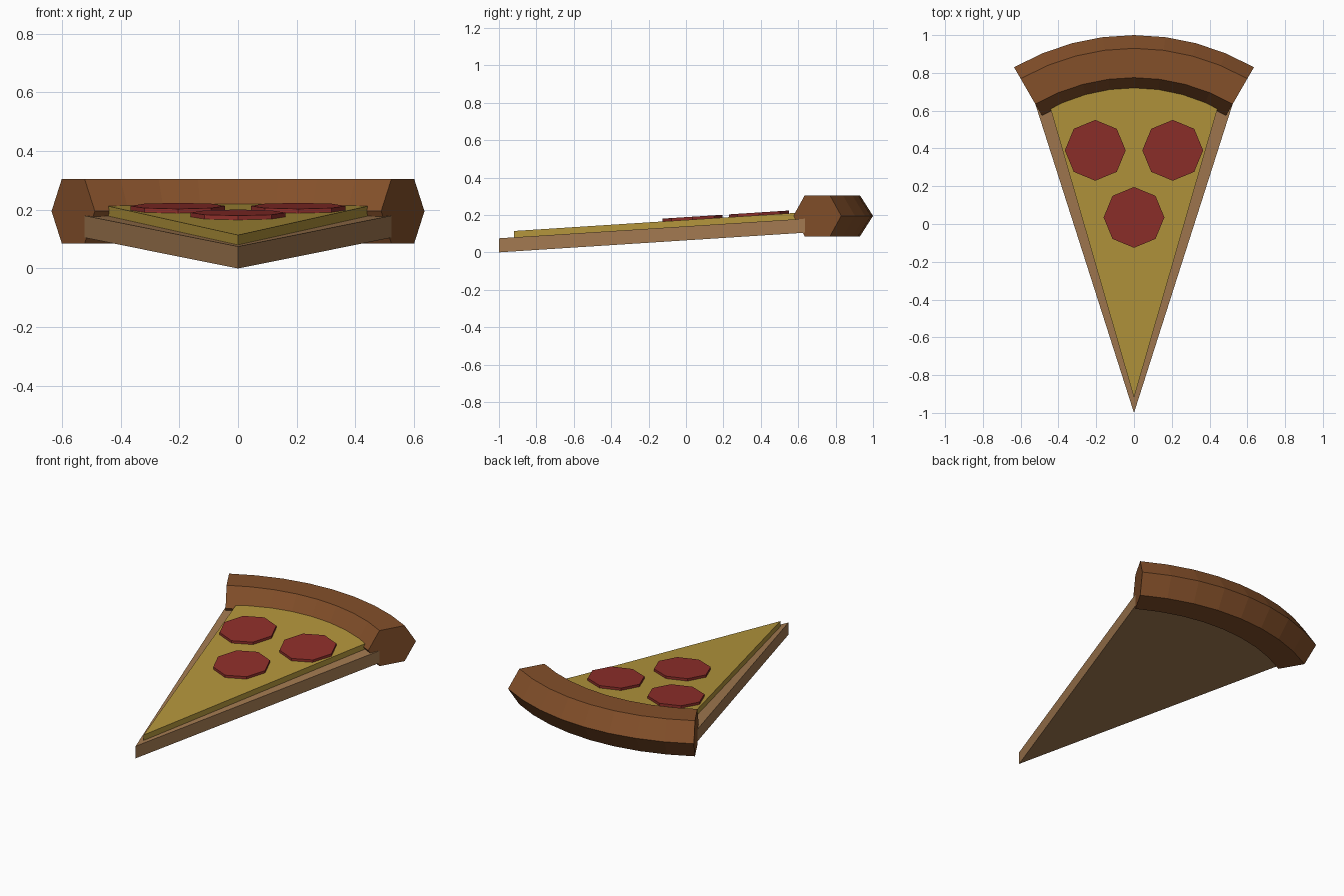
import bpy, bmesh
from math import sin, cos, radians, pi

if "Cube" in bpy.data.objects:
    bpy.data.objects.remove(bpy.data.objects["Cube"])

CENTRE_Y = -0.27      # centre of the round pizza's rim arc
SLOPE = 0.0642        # slice rises towards the crust
SEGS = 8


def finish(name, bm, color):
    bmesh.ops.recalc_face_normals(bm, faces=bm.faces)
    mesh = bpy.data.meshes.new(name)
    bm.to_mesh(mesh)
    bm.free()
    mat = bpy.data.materials.new(name)
    mat.diffuse_color = (*color, 1)
    mat.use_nodes = True
    mat.node_tree.nodes["Principled BSDF"].inputs["Base Color"].default_value = mat.diffuse_color
    mesh.materials.append(mat)
    obj = bpy.data.objects.new(name, mesh)
    bpy.context.collection.objects.link(obj)
    return obj


def arc(radius, half_angle):
    angles = [radians(half_angle) * (1 - 2 * i / SEGS) for i in range(SEGS + 1)]
    return [(radius * sin(a), CENTRE_Y + radius * cos(a)) for a in angles]


def sloped_slab(name, outline, low, high, color):
    """Extrude an xy outline between two heights above the sloping plane."""
    bm = bmesh.new()
    rings = [[bm.verts.new((x, y, SLOPE * (y + 1) + h)) for x, y in outline]
             for h in (low, high)]
    bm.faces.new(rings[0][::-1])
    bm.faces.new(rings[1])
    n = len(outline)
    for i in range(n):
        j = (i + 1) % n
        bm.faces.new((rings[0][i], rings[0][j], rings[1][j], rings[1][i]))
    return finish(name, bm, color)


# Dough base and cheese wedges
sloped_slab("dough_base", [(0, -1.0)] + arc(1.045, 30), 0, 0.075, (0.36, 0.19, 0.08))
sloped_slab("cheese", [(0, -0.92)] + arc(1.0, 26.5), 0.07, 0.109, (0.45, 0.30, 0.045))

# Pepperoni discs
for i, (px, py) in enumerate([(-0.205, 0.39), (0.205, 0.39), (0, 0.035)]):
    ring = [(px + 0.161 * cos(k * pi / 4), py + 0.161 * sin(k * pi / 4)) for k in range(8)]
    sloped_slab(f"pepperoni_{i + 1}", ring, 0.105, 0.124, (0.27, 0.028, 0.023))

# Crust: hexagonal section swept along the rim
section = [(0.975, 0.195), (1.045, 0.305), (1.2, 0.305),
           (1.27, 0.195), (1.2, 0.085), (1.045, 0.085)]
bm = bmesh.new()
lines = [[bm.verts.new((x, y, z)) for x, y in arc(r, 30)] for r, z in section]
for a, b in zip(lines, lines[1:] + lines[:1]):
    for i in range(SEGS):
        bm.faces.new((a[i], a[i + 1], b[i + 1], b[i]))
for end in (0, -1):
    bm.faces.new([line[end] for line in lines])
finish("crust", bm, (0.23, 0.08, 0.023))
